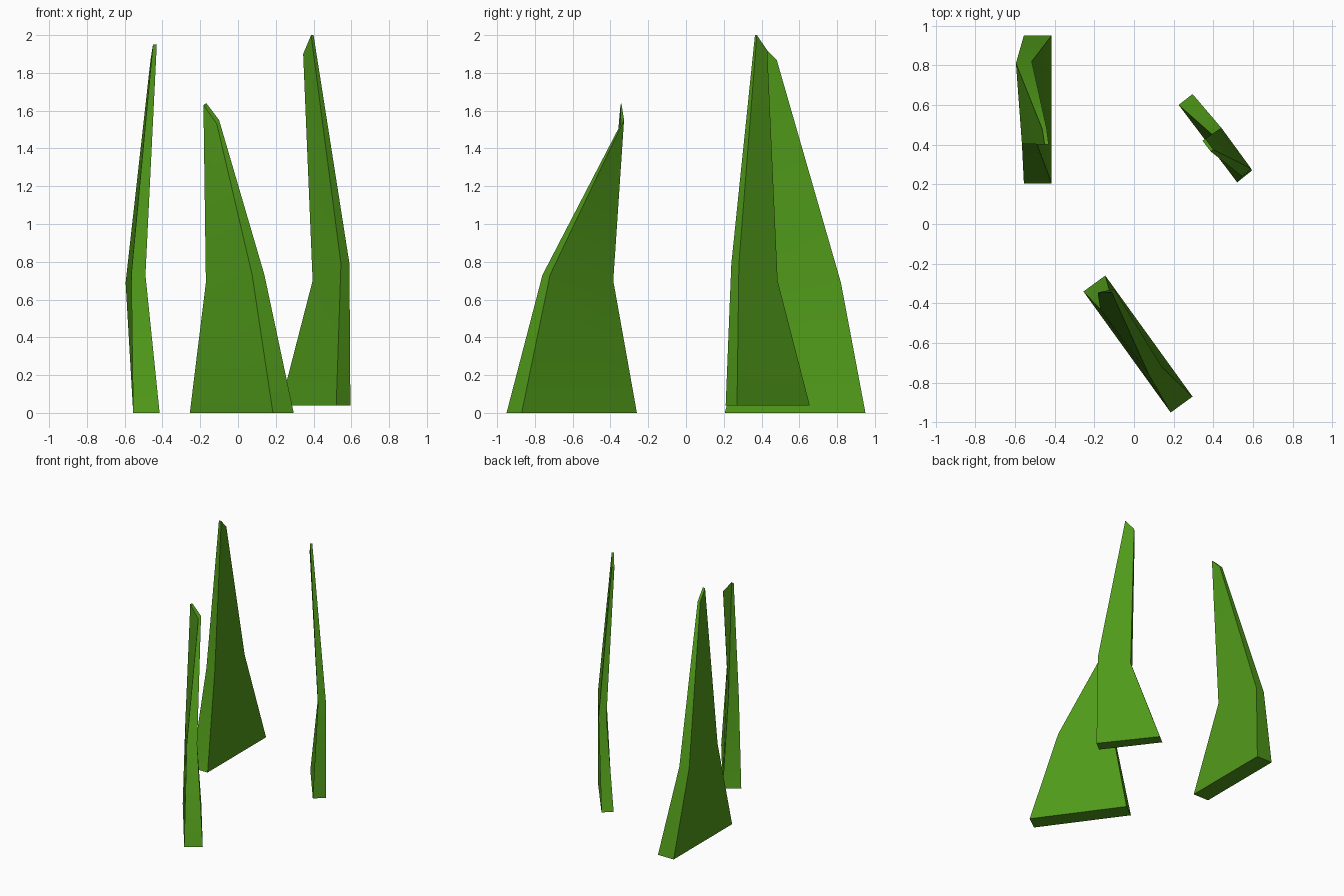
import bpy
import bmesh
import math

if "Cube" in bpy.data.objects:
    bpy.data.objects.remove(bpy.data.objects["Cube"])

green = bpy.data.materials.new("grass_green")
green.diffuse_color = (0.08, 0.32, 0.01, 1)
green.use_nodes = True
green.node_tree.nodes["Principled BSDF"].inputs["Base Color"].default_value = green.diffuse_color


def blade(name, *rings):
    """Loft a tapering blade through four-cornered cross-sections."""
    bm = bmesh.new()
    loops = [[bm.verts.new(p) for p in ring] for ring in rings]
    bm.faces.new(loops[0])
    bm.faces.new(loops[-1])
    for low, high in zip(loops, loops[1:]):
        for i in range(4):
            j = (i + 1) % 4
            bm.faces.new((low[i], low[j], high[j], high[i]))
    bmesh.ops.recalc_face_normals(bm, faces=bm.faces)
    mesh = bpy.data.meshes.new(name)
    bm.to_mesh(mesh)
    bm.free()
    obj = bpy.data.objects.new(name, mesh)
    mesh.materials.append(green)
    bpy.context.collection.objects.link(obj)
    bpy.context.view_layer.objects.active = obj
    obj.select_set(True)
    bpy.ops.object.shade_smooth_by_angle(angle=math.radians(30))
    obj.select_set(False)


# Each blade: base, bend and tip sections
blade("left_grass_blade",
      [(-.555, .205, 0), (-.415, .205, 0), (-.415, .95, 0), (-.555, .95, 0)],
      [(-.565, .405, .73), (-.49, .405, .73), (-.515, .82, .69), (-.595, .81, .69)],
      [(-.45, .40, 1.95), (-.43, .40, 1.95), (-.44, .48, 1.87), (-.463, .48, 1.87)])

blade("front_grass_blade",
      [(-.255, -.34, 0), (-.145, -.26, 0), (.295, -.87, 0), (.185, -.95, 0)],
      [(-.17, -.43, .69), (-.11, -.385, .70), (.14, -.72, .73), (.075, -.76, .73)],
      [(-.183, -.347, 1.63), (-.168, -.342, 1.64), (-.10, -.328, 1.55), (-.112, -.345, 1.53)])

blade("right_grass_blade",
      [(.225, .60, .04), (.295, .655, .04), (.595, .27, .04), (.52, .21, .04)],
      [(.395, .45, .70), (.44, .485, .70), (.59, .28, .79), (.545, .24, .79)],
      [(.345, .42, 1.90), (.36, .43, 1.92), (.40, .375, 2.0), (.387, .365, 2.0)])
